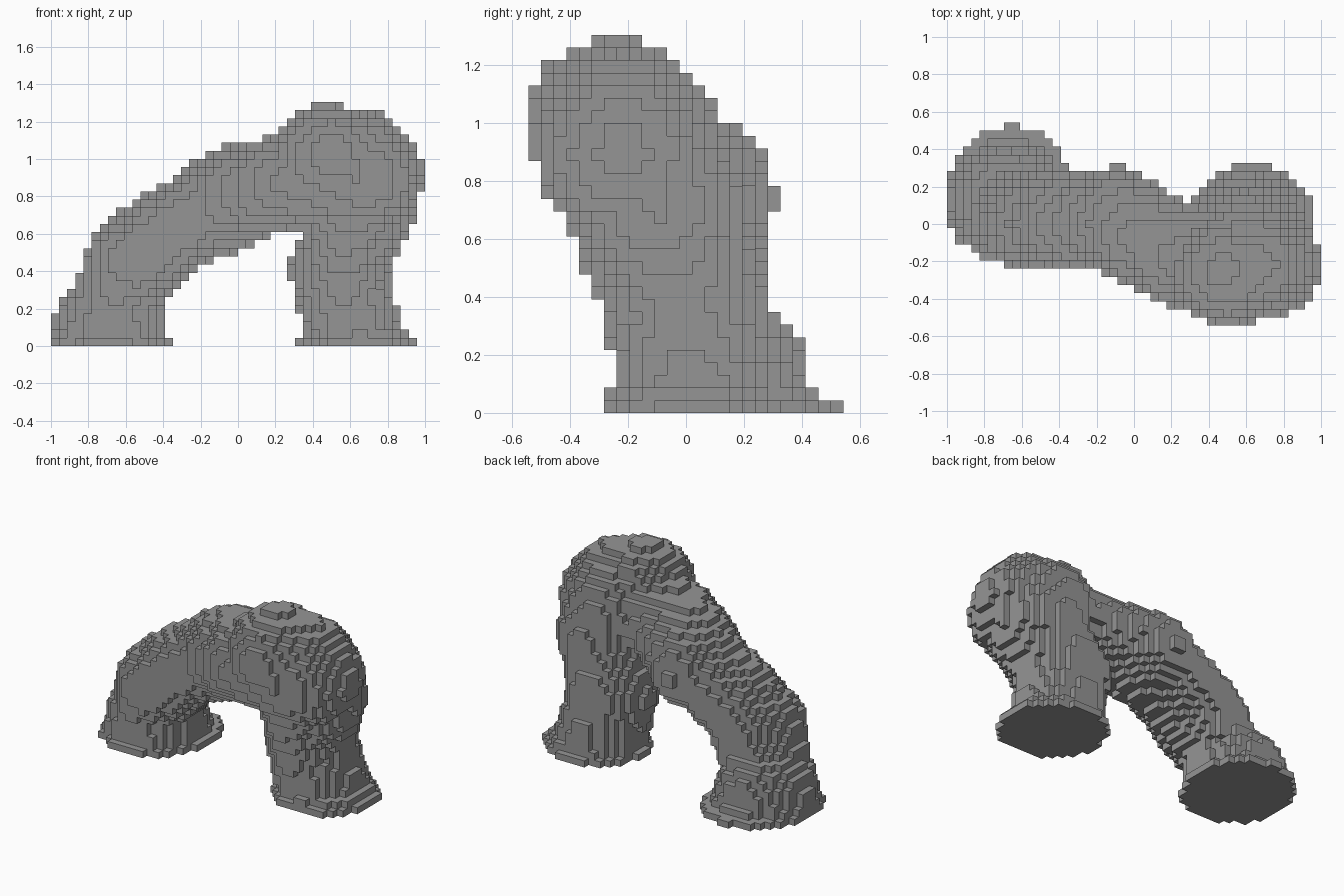
import bpy
import bmesh
from mathutils import Vector

cube = bpy.data.objects.get("Cube")
if cube:
    bpy.data.objects.remove(cube, do_unlink=True)

# Block grid: cells along x, y and z
NX, NY, NZ = 46, 25, 30
SIZE = 2 / NX

# Arch sweeping down to the far leg, as (x, y, z, radius)
sweep = [(.45, -.2, .9, .26), (.22, -.16, .87, .255), (0, -.04, .81, .265),
         (-.1, .025, .75, .27), (-.22, .02, .695, .242), (-.42, .02, .57, .252),
         (-.55, .02, .45, .25)]
# Far leg, slanting outward to the floor
far_leg = [(-.55, .02, .45, .232), (-.65, .08, .24, .21)]


def shifted(chain, dx, dy, dr=0):
    return [(x + dx, y + dy, z, r + dr) for x, y, z, r in chain]


# Limbs as chains of spheres, blended between neighbours
chains = [
    # standing leg and lower body, with a ridge leaning forward
    [(.62, .02, 0, .275), (.57, 0, .3, .255), (.545, -.01, .4, .27),
     (.6, -.05, .55, .26), (.65, -.1, .72, .29), (.6, -.17, .88, .33)],
    [(.57, -.05, .2, .2), (.56, -.1, .45, .215), (.6, -.2, .75, .24)],
    # broad rounded shoulder with a fuller front and side
    [(.685, -.215, .9, .307), (.475, -.25, 1.01, .285)],
    [(.66, -.22, 1, .26), (.5, -.3, 1.03, .245)],
    # arch, wider than it is tall and thinner at the back
    shifted(sweep, 0, -.022),
    shifted(sweep, 0, .035, -.02),
    # far leg with a diagonal oval section
    shifted(far_leg, -.035, -.035),
    shifted(far_leg, .035, .035),
    [(-.65, .08, .24, .235), (-.69, .13, .1, .3), (-.69, .13, 0, .31)],
    # flared feet, sunk below the floor
    [(-.69, .12, -.4, .53), (-.66, .205, -.4, .53)],
    [(.655, .01, -.2, .382), (.63, .015, -.2, .382)],
]


def in_segment(p, start, end):
    a, b = Vector(start[:3]), Vector(end[:3])
    axis = b - a
    t = max(0, min(1, (p - a).dot(axis) / axis.length_squared))
    radius = start[3] + (end[3] - start[3]) * t
    return (p - a - axis * t).length <= radius


def cell_centre(i, j, k):
    return Vector((i + .5 - NX / 2, j + .5 - NY / 2, k + .5)) * SIZE


# Fill the grid cells that lie inside any limb
parts = [pair for chain in chains for pair in zip(chain, chain[1:])]
filled = {(i, j, k)
          for i in range(NX) for j in range(NY) for k in range(NZ)
          if any(in_segment(cell_centre(i, j, k), a, b) for a, b in parts)}

# Build only the exposed block faces
bm = bmesh.new()
corners = {}


def corner(key):
    if key not in corners:
        i, j, k = key
        corners[key] = bm.verts.new(
            ((i - NX / 2) * SIZE, (j - NY / 2) * SIZE, k * SIZE))
    return corners[key]


for cell in sorted(filled):
    for axis in range(3):
        u, v = (axis + 1) % 3, (axis + 2) % 3
        for side in (0, 1):
            neighbour = list(cell)
            neighbour[axis] += 2 * side - 1
            if tuple(neighbour) in filled:
                continue
            ring = []
            for du, dv in ((0, 0), (1, 0), (1, 1), (0, 1)):
                key = list(cell)
                key[axis] += side
                key[u] += du
                key[v] += dv
                ring.append(corner(tuple(key)))
            bm.faces.new(ring if side else ring[::-1])

mesh = bpy.data.meshes.new("block_arch")
bm.to_mesh(mesh)
bm.free()

# Plain grey stone
grey = bpy.data.materials.new("mid_grey")
grey.use_nodes = True
colour = (.3, .3, .3, 1)
grey.diffuse_color = colour
grey.node_tree.nodes["Principled BSDF"].inputs["Base Color"].default_value = colour
mesh.materials.append(grey)

arch = bpy.data.objects.new("block_arch", mesh)
bpy.context.scene.collection.objects.link(arch)
